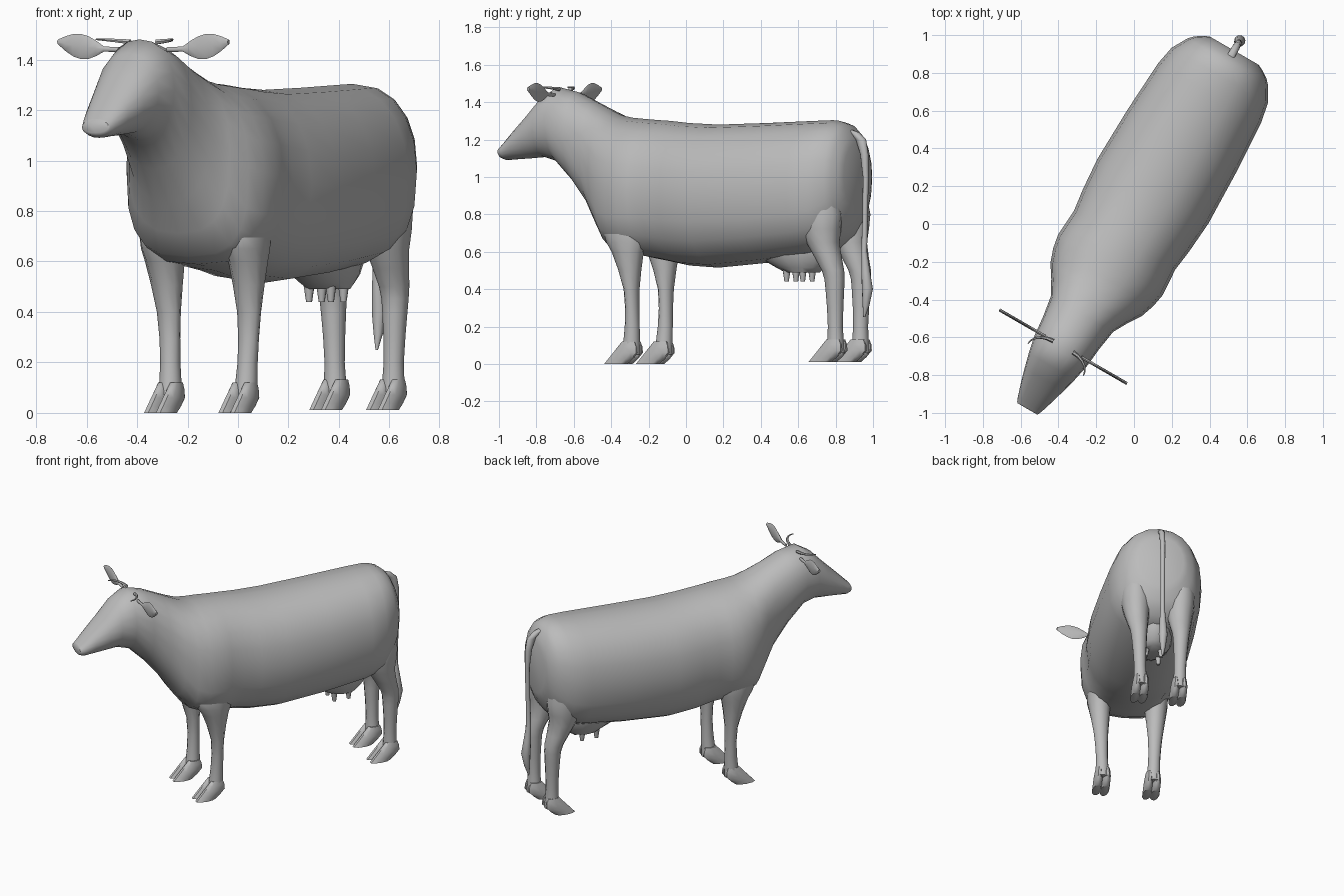
import bpy, bmesh, math
from mathutils import Matrix, Vector

old = bpy.data.objects.get("Cube")
if old:
    bpy.data.objects.remove(old, do_unlink=True)

grey = bpy.data.materials.new("plain grey")
grey.use_nodes = True
colour = (0.5, 0.5, 0.5, 1)
grey.diffuse_color = colour
grey.node_tree.nodes["Principled BSDF"].inputs["Base Color"].default_value = colour

# The animal is modelled facing -y, then turned to its standing direction
TURN = Matrix.Rotation(math.radians(-30), 4, 'Z')


def smooth_rows(rows):
    """Insert a curved halfway row between each pair of neighbours."""
    points = [Vector(row) for row in rows]
    result = []
    for i, (start, end) in enumerate(zip(points, points[1:])):
        before = points[max(i - 1, 0)]
        after = points[min(i + 2, len(points) - 1)]
        result += [start, (start + end) / 2 + (start + end - before - after) / 16]
    return result + [points[-1]]


def loft(name, rings, sides):
    """Skin rings of (centre, half axis, half axis, upper and lower fullness)."""
    bm = bmesh.new()
    loops = []
    for centre, across, along, *shape in rings:
        upper, lower = shape or (2, 2)
        loop = []
        for i in range(sides):
            angle = math.tau * i / sides
            c, s = math.cos(angle), math.sin(angle)
            power = 2 / (upper if s > 0 else lower)
            c = math.copysign(abs(c) ** power, c)
            s = math.copysign(abs(s) ** power, s)
            offset = Vector(across) * c + Vector(along) * s
            loop.append(bm.verts.new(Vector(centre) + offset))
        loops.append(loop)
    for lower, upper in zip(loops, loops[1:]):
        for i in range(sides):
            j = (i + 1) % sides
            bm.faces.new((lower[i], lower[j], upper[j], upper[i]))
    bm.faces.new(loops[0])
    bm.faces.new(loops[-1])
    bmesh.ops.recalc_face_normals(bm, faces=bm.faces)
    bmesh.ops.transform(bm, matrix=TURN, verts=bm.verts)
    mesh = bpy.data.meshes.new(name)
    bm.to_mesh(mesh)
    bm.free()
    mesh.materials.append(grey)
    obj = bpy.data.objects.new(name, mesh)
    bpy.context.collection.objects.link(obj)
    bpy.ops.object.select_all(action='DESELECT')
    obj.select_set(True)
    bpy.context.view_layer.objects.active = obj
    bpy.ops.object.shade_smooth_by_angle(angle=math.radians(50))


def trunk(name, rows):
    """Upright rows of (y, top, bottom, half width, lower fullness)."""
    rings = [((0, y, (top + bottom) / 2), (width, 0, 0),
              (0, 0, (top - bottom) / 2), 2.2, fullness)
             for y, top, bottom, width, fullness in smooth_rows(rows)]
    loft(name, rings, sides=20)


def column(name, x, rows, sides=10, splay=0):
    """Rows of (z, y, half depth, half width), leaning out by splay."""
    rings = [((x * (1 + splay * z), y, z), (width, 0, 0), (0, depth, 0))
             for z, y, depth, width in smooth_rows(rows)]
    loft(name, rings, sides)


def ear(name, side):
    """A thin upright leaf on a short stem."""
    steps = 8
    rings = []
    for i in range(steps + 1):
        t = i / steps
        leaf = max(0, math.sin(math.pi * (t * 4 - 1) / 3))
        height = 0.01 + 0.04 * leaf
        rings.append(((side * (0.11 + 0.28 * t), -0.75, 1.44 + 0.03 * t * t),
                      (0, 0.008, 0), (0, 0, height)))
    loft(name, rings, sides=8)


def horn(name, side):
    """A slim quarter turn out of the crown and then forward."""
    steps = 5
    rings = []
    for i in range(steps + 1):
        turn = math.pi / 2 * i / steps
        c, s = math.cos(turn), math.sin(turn)
        radius = 0.011 - 0.008 * i / steps
        centre = (side * (0.06 + 0.11 * s), -0.83 + 0.08 * c, 1.47 + 0.01 * s)
        rings.append((centre, (radius * s * side, radius * c, 0), (0, 0, radius)))
    loft(name, rings, sides=6)


# Body, neck and head in one skin
trunk("body", [
    (1.06, 1.18, 0.82, 0.15, 2), (1.02, 1.26, 0.72, 0.22, 2.2),
    (0.95, 1.3, 0.64, 0.27, 2.5), (0.8, 1.3, 0.58, 0.315, 2.5),
    (0.2, 1.28, 0.515, 0.34, 2.3), (-0.1, 1.3, 0.55, 0.31, 2.4),
    (-0.25, 1.31, 0.58, 0.32, 2.8), (-0.4, 1.33, 0.62, 0.28, 3),
    (-0.55, 1.4, 0.83, 0.19, 2.4), (-0.78, 1.48, 1.08, 0.16, 2),
    (-0.95, 1.34, 1.1, 0.12, 2), (-1.1, 1.19, 1.09, 0.075, 2.2),
    (-1.13, 1.16, 1.11, 0.06, 2.2)])

front_leg = [(0.9, -0.25, 0.08, 0.06), (0.7, -0.26, 0.13, 0.08),
             (0.6, -0.25, 0.09, 0.075), (0.4, -0.23, 0.04, 0.05),
             (0.2, -0.23, 0.04, 0.04), (0.05, -0.24, 0.05, 0.05)]
hind_leg = [(1, 0.9, 0.09, 0.06), (0.8, 0.91, 0.13, 0.1),
            (0.65, 0.93, 0.09, 0.085), (0.5, 0.99, 0.06, 0.06),
            (0.4, 1, 0.05, 0.05), (0.2, 1, 0.04, 0.04), (0.06, 1, 0.05, 0.05)]

for side, word in ((1, "left"), (-1, "right")):
    # Legs with cloven hooves
    for place, rows, x, heel, ground in (("front", front_leg, 0.17, -0.24, 0),
                                         ("hind", hind_leg, 0.13, 1, 0.012)):
        column(f"{word}_{place}_leg", side * x, rows, sides=12, splay=0.2)
        for toe, gap in (("inner", -0.027), ("outer", 0.027)):
            column(f"{word}_{place}_{toe}_toe", side * (x + gap), [
                (ground + 0.12, heel, 0.04, 0.02),
                (ground + 0.06, heel - 0.02, 0.075, 0.03),
                (ground, heel - 0.08, 0.07, 0.03)])

    ear(f"{word}_ear", side)
    horn(f"{word}_horn", side)
    for place, y in (("front", 0.65), ("back", 0.75)):
        column(f"{word}_{place}_teat", side * 0.05, [
            (0.52, y, 0.024, 0.024), (0.44, y, 0.012, 0.012)])

column("udder", 0, [(0.62, 0.66, 0.25, 0.14), (0.55, 0.69, 0.19, 0.12),
                    (0.49, 0.72, 0.1, 0.08)], sides=14)

# Tail with a leaf-shaped tuft
column("tail", 0, [
    (1.25, 1, 0.03, 0.02), (1.2, 1.08, 0.03, 0.02), (1, 1.11, 0.016, 0.016),
    (0.6, 1.1, 0.016, 0.016), (0.4, 1.12, 0.03, 0.03), (0.25, 1.1, 0.005, 0.005)])
